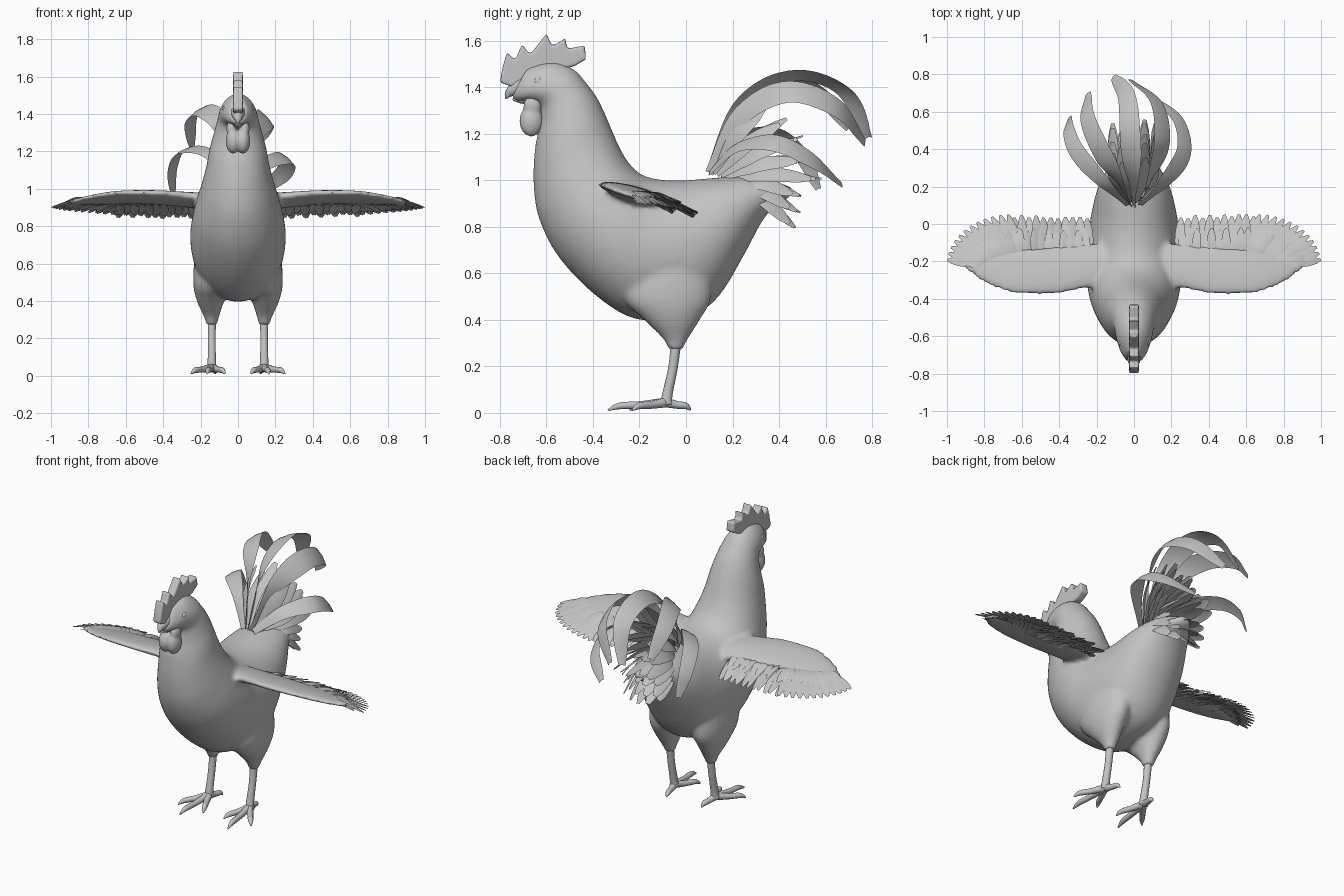
import bpy, bmesh, math, random
from mathutils import Vector as V

random.seed(4)
cube = bpy.data.objects.get("Cube")
if cube:
    bpy.data.objects.remove(cube)

grey = bpy.data.materials.new("plumage grey")
grey.use_nodes = True
shade = (0.55, 0.55, 0.55, 1)
grey.diffuse_color = shade
grey.node_tree.nodes["Principled BSDF"].inputs["Base Color"].default_value = shade


def finish(bm, name, voxel=0, smooth_steps=4, recalc=True):
    """Turn a bmesh into a smooth object, optionally fused by remeshing."""
    if recalc:
        bmesh.ops.recalc_face_normals(bm, faces=bm.faces)
    mesh = bpy.data.meshes.new(name)
    for f in bm.faces:
        f.smooth = True
    bm.to_mesh(mesh)
    bm.free()
    mesh.materials.append(grey)
    ob = bpy.data.objects.new(name, mesh)
    bpy.context.scene.collection.objects.link(ob)
    if voxel:
        fuse = ob.modifiers.new("fuse", "REMESH")
        fuse.mode = "VOXEL"
        fuse.voxel_size = voxel
        fuse.use_smooth_shade = True
        soft = ob.modifiers.new("soften", "SMOOTH")
        soft.factor = 0.5
        soft.iterations = smooth_steps
    return ob


def spline(points, steps):
    """Catmull-Rom through tuples of any length."""
    pts = [V(p) for p in points]
    pts = [pts[0] * 2 - pts[1]] + pts + [pts[-1] * 2 - pts[-2]]
    out = []
    for a, b, c, d in zip(pts, pts[1:], pts[2:], pts[3:]):
        for i in range(steps):
            t = i / steps
            out.append(b + ((c - a) * t + (a * 2 - b * 5 + c * 4 - d) * t**2
                            + (b * 3 - a - c * 3 + d) * t**3) / 2)
    return out + [pts[-2]]


def loft(bm, rings, n=24):
    """Closed skin over elliptical rings given as centre and two half axes."""
    loops = []
    for c, u, v in rings:
        angles = [2 * math.pi * i / n for i in range(n)]
        loops.append([bm.verts.new(c + u * math.cos(a) + v * math.sin(a)) for a in angles])
    for p, q in zip(loops, loops[1:]):
        for i in range(n):
            bm.faces.new((p[i], p[i - 1], q[i - 1], q[i]))
    bm.faces.new(loops[0])
    bm.faces.new(loops[-1][::-1])


def tube(bm, path, n=10):
    """Round limb through (x, y, z, radius) points."""
    pts = spline(path, 4)
    rings = []
    for i, p in enumerate(pts):
        t = (pts[min(i + 1, len(pts) - 1)] - pts[max(i - 1, 0)]).to_3d().normalized()
        u = t.orthogonal().normalized() if abs(t.z) > 0.8 else t.cross(V((0, 0, 1))).normalized()
        rings.append((p.to_3d(), u * p[3], t.cross(u) * p[3]))
    loft(bm, rings, n)


def ball(bm, centre, size):
    made = bmesh.ops.create_uvsphere(bm, u_segments=20, v_segments=12, radius=1)["verts"]
    for v in made:
        v.co = V(centre) + V(a * b for a, b in zip(v.co, size))


def ribbon(bm, path, width, normal, blunt=0.5, steps=5):
    """Thin feather blade along a path, facing roughly along normal."""
    pts = spline(path, steps)
    rows = []
    last = len(pts) - 1
    for i, p in enumerate(pts):
        s = i / last
        t = pts[min(i + 1, last)] - pts[max(i - 1, 0)]
        side = t.cross(V(normal)).normalized()
        w = width / 2 * (0.3 + 0.7 * min(1, s * 2.5)) * max(0.06, 1 - s ** (6 * blunt + 1)) ** blunt
        crown = V(normal).normalized() * width * 0.06
        rows.append([bm.verts.new(p + side * w * k + crown * (1 - abs(k))) for k in (-1, 0, 1)])
    for p, q in zip(rows, rows[1:]):
        for k in (0, 1):
            bm.faces.new((p[k], p[k + 1], q[k + 1], q[k]))


# Body, neck and head: back point (y, z), belly point (y, z), half width
outline = [
    (.46, .97, .45, .93, .03), (.36, 1.0, .385, .89, .1), (.25, 1.02, .325, .82, .145),
    (.12, 1.01, .25, .68, .195), (0, 1.0, .14, .5, .225), (-.08, 1.0, .02, .42, .24),
    (-.15, 1.01, -.2, .4, .25), (-.2, 1.03, -.37, .49, .255), (-.25, 1.08, -.54, .66, .235),
    (-.29, 1.15, -.63, .83, .2), (-.32, 1.22, -.655, .98, .172), (-.35, 1.29, -.65, 1.13, .152),
    (-.385, 1.36, -.63, 1.24, .128), (-.43, 1.42, -.63, 1.32, .11), (-.48, 1.475, -.68, 1.34, .1),
    (-.57, 1.51, -.73, 1.34, .08), (-.68, 1.49, -.75, 1.36, .045)]
body = bmesh.new()
rings = []
for ty, tz, by, bz, hw in spline(outline, 4):
    top, low = V((0, ty, tz)), V((0, by, bz))
    rings.append(((top + low) / 2, V((hw, 0, 0)), (top - low) / 2))
loft(body, rings, 40)

# Thighs: z, x, y, radius across, radius along
thigh = [(.27, .14, -.045, .028, .03), (.32, .142, -.045, .042, .055), (.4, .148, -.06, .072, .12),
         (.5, .145, -.08, .095, .19), (.68, .13, -.08, .1, .18)]
# Wing arms: x, y, half chord, z, half thickness
arm = [(.1, -.22, .12, .925, .045), (.25, -.225, .118, .94, .034), (.45, -.25, .128, .955, .026),
       (.65, -.25, .118, .955, .022), (.8, -.23, .085, .94, .016), (.9, -.2, .04, .925, .012)]
for s in (-1, 1):
    loft(body, [(V((s * x, y, z)), V((rx, 0, 0)), V((0, ry, 0)))
                for z, x, y, rx, ry in spline(thigh, 4)])
    loft(body, [(V((s * x, y, z)), V((0, -c, c * .22)), V((0, h * .22, h)))
                for x, y, c, z, h in spline(arm, 4)])
finish(body, "body", 0.014)

# Legs and feet
for s, label in ((1, "left"), (-1, "right")):
    bm = bmesh.new()
    tube(bm, [(s * .14, -.04, .33, .024), (s * .14, -.055, .2, .021),
              (s * .14, -.08, .08, .023), (s * .14, -.085, .035, .028)], 12)
    for tx, ty in ((.07, -.24), (.165, -.335), (.25, -.23), (.12, .02)):
        root, tip = V((.14, -.085, .045)), V((tx, ty, .012))
        mid = root.lerp(tip, .45)
        knuckle = root.lerp(tip, .8)
        tube(bm, [(s * root.x, root.y, root.z, .022), (s * mid.x, mid.y, .034, .017),
                  (s * knuckle.x, knuckle.y, .03, .015), (s * tip.x, tip.y, tip.z, .004)])
    finish(bm, label + "_leg")

# Comb: a toothed blade
edge = [(-.74, 1.4), (-.8, 1.42), (-.79, 1.48), (-.77, 1.55), (-.735, 1.515), (-.705, 1.585),
        (-.67, 1.54), (-.6, 1.63), (-.575, 1.575), (-.52, 1.61), (-.51, 1.565), (-.435, 1.58),
        (-.43, 1.52), (-.48, 1.49), (-.56, 1.475), (-.68, 1.44)]
bm = bmesh.new()
sheets = [[bm.verts.new((x, y, z)) for y, z in edge] for x in (-.026, .026)]
for sheet in sheets:
    bm.faces.new(sheet)
for i in range(len(edge)):
    bm.faces.new((sheets[0][i - 1], sheets[0][i], sheets[1][i], sheets[1][i - 1]))
finish(bm, "comb", 0.008, 5)

# Beak, wattles and eyes
bm = bmesh.new()
tube(bm, [(0, -.66, 1.41, .05), (0, -.72, 1.4, .038), (0, -.76, 1.375, .02), (0, -.775, 1.35, .003)])
tube(bm, [(0, -.66, 1.36, .04), (0, -.71, 1.352, .024), (0, -.745, 1.347, .005)])
finish(bm, "beak")
bm = bmesh.new()
for s in (-1, 1):
    ball(bm, (s * .026, -.665, 1.255), (.04, .052, .068))
    ball(bm, (s * .035, -.66, 1.32), (.028, .04, .045))
finish(bm, "wattles", 0.009)
bm = bmesh.new()
for s in (-1, 1):
    ball(bm, (s * .074, -.635, 1.425), (.012, .018, .018))
finish(bm, "eyes")

# Wing feathers: straight trailing rows blending into a fanned tip
for s, label in ((1, "left"), (-1, "right")):
    bm = bmesh.new()

    def quill(root, tip, width):
        mid = root.lerp(tip, .5) + V((0, 0, .012))
        ribbon(bm, [(s * p.x, p.y, p.z) for p in (root, mid, tip)], width,
               (s * random.uniform(-.35, .1), .25, 1), .5, 4)

    for i in range(11):
        x = .24 + .039 * i
        drop = random.uniform(-.012, .012)
        quill(V((x, -.17, .925)), V((x + .01, .04 + drop, .85 + drop)), .058)
        quill(V((x + .015, -.18, .94)), V((x + .02, -.03 + drop, .895 + drop)), .05)
        quill(V((x, -.2, .915)), V((x, -.05 + drop, .865 + drop)), .055)
    for i in range(12):
        k = i / 11
        a = math.radians(88 - 82 * k)
        root = V((.6 + .2 * k, -.17 - .05 * k, .935))
        tip = V((.66 + .34 * math.sin(math.pi / 2 - a), -.22 + .27 * math.sin(a), .86 + .04 * k))
        quill(root, tip, .054)
        quill(root + V((0, 0, .012)), root.lerp(tip, .62) + V((0, 0, .015)), .045)
        quill(root - V((0, 0, .015)), root.lerp(tip, .7) - V((0, 0, .012)), .045)
    finish(bm, label + "_wing_feathers", recalc=False)

# Long sickle feathers of the tail: path after the shared root, facing, width
sickles = [
    ([(-.16, .22, 1.19), (-.3, .38, 1.2), (-.35, .5, 1.1), (-.345, .57, .96)], (-.6, 0, 1), .1),
    ([(-.09, .24, 1.33), (-.18, .4, 1.42), (-.25, .57, 1.37), (-.245, .7, 1.22)], (-.7, 0, 1), .12),
    ([(-.01, .25, 1.34), (-.02, .47, 1.45), (-.04, .68, 1.38), (-.11, .785, 1.18)], (-.45, .2, 1), .125),
    ([(.09, .24, 1.28), (.15, .44, 1.38), (.12, .65, 1.31), (-.02, .77, 1.16)], (.9, .2, .8), .13),
    ([(.16, .22, 1.14), (.265, .38, 1.16), (.24, .55, 1.08), (.11, .67, .98)], (.8, .2, .8), .11)]
bm = bmesh.new()
for path, facing, width in sickles:
    ribbon(bm, [(path[0][0] * .2, .1, 1.03)] + path, width, facing, .4, 7)
finish(bm, "tail_sickles", recalc=False)

# Short fan feathers filling the tail
bm = bmesh.new()
for row in range(8):
    a = math.radians(52 - 13 * row)
    reach = .4 if row < 5 else .32
    for col in (-2, -1, 0, 1, 2):
        r = reach * (1 - .06 * abs(col)) * random.uniform(.9, 1.02)
        root = V((col * .015, .12 + .016 * row, 1.03 - .006 * row))
        tip = root + V((col * .042, r * math.cos(a), r * math.sin(a)))
        mid = root.lerp(tip, .5) + V((col * .015, -.01, .02))
        ribbon(bm, [root, mid, tip], .085, (col * .5 + .2, -math.sin(a), math.cos(a)), .45, 4)
finish(bm, "tail_fan", recalc=False)
